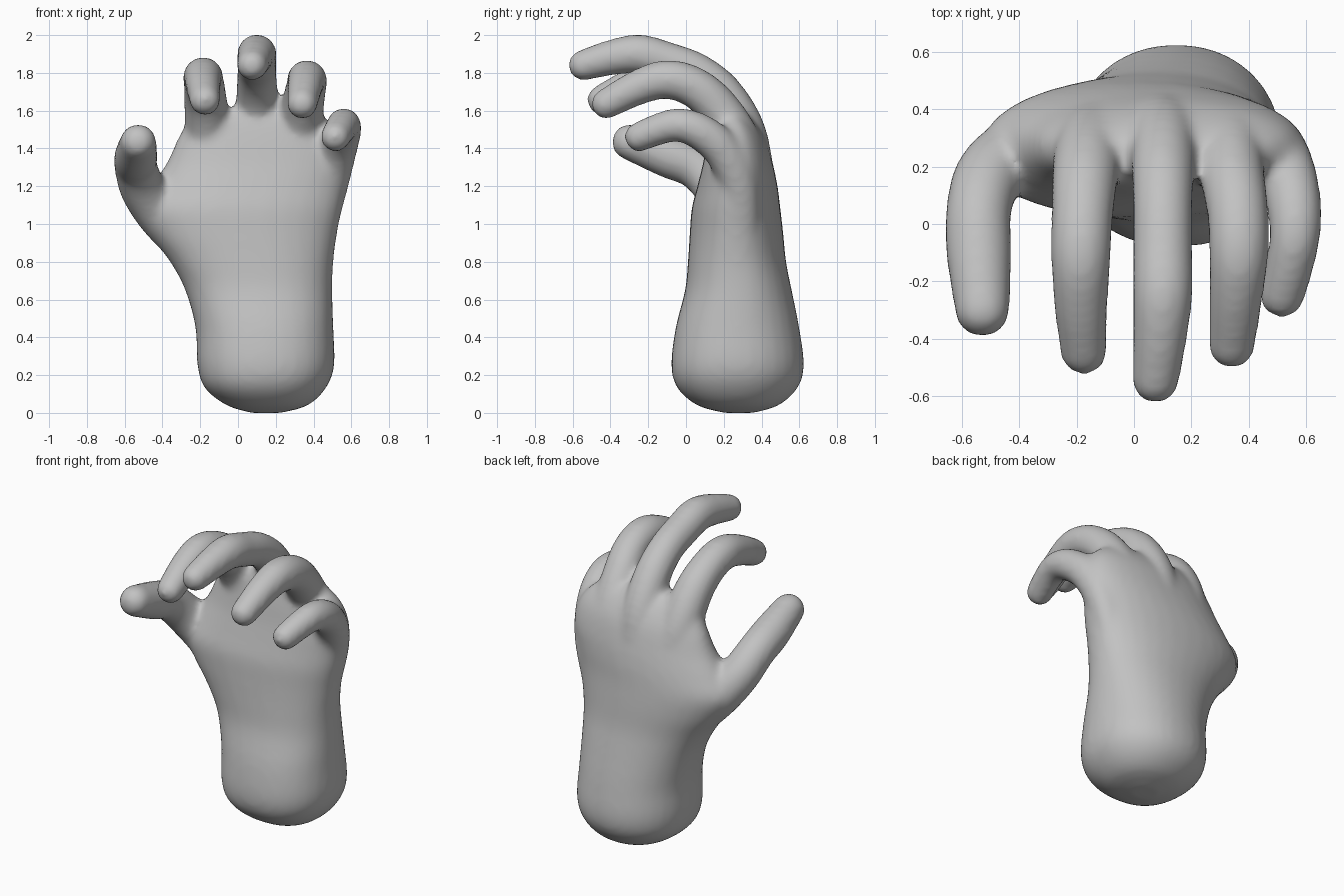
import bpy, bmesh, math
from mathutils import Vector

cube = bpy.data.objects.get("Cube")
if cube:
    bpy.data.objects.remove(cube, do_unlink=True)

SIDES = 32
bm = bmesh.new()


def loft(rings):
    """Closed skin through a list of point rings."""
    loops = [[bm.verts.new(p) for p in ring] for ring in rings]
    faces = [bm.faces.new(loops[0][::-1]), bm.faces.new(loops[-1])]
    for a, b in zip(loops, loops[1:]):
        for i in range(SIDES):
            j = (i + 1) % SIDES
            faces.append(bm.faces.new((a[i], a[j], b[j], b[i])))
    bmesh.ops.recalc_face_normals(bm, faces=faces)


def spline(points, steps=5):
    """Smooth interpolation through control tuples of any length."""
    pts = [Vector(p) for p in points]
    pts = [2 * pts[0] - pts[1]] + pts + [2 * pts[-1] - pts[-2]]
    out = []
    for a, b, c, d in zip(pts, pts[1:], pts[2:], pts[3:]):
        for s in range(steps):
            t = s / steps
            out.append(0.5 * (2 * b + (c - a) * t + (2 * a - 5 * b + 4 * c - d) * t ** 2
                              + (3 * b - a - 3 * c + d) * t ** 3))
    return out + [pts[-2]]


def finger(points):
    """Tapered tube with a rounded tip; points are x, y, z, radius."""
    path = spline(points)
    tip = path[-1]
    way = (tip - path[-2]).xyz.normalized()
    for k in range(1, 6):
        a = k / 5 * math.radians(82)
        p = tip.xyz + way * tip.w * math.sin(a)
        path.append(Vector((*p, tip.w * math.cos(a))))
    rings = []
    for i, p in enumerate(path):
        t = (path[min(i + 1, len(path) - 1)] - path[max(i - 1, 0)]).xyz.normalized()
        v = t.cross(Vector((1, 0, 0))).normalized()
        u = v.cross(t)
        rings.append([p.xyz + (u * math.cos(a) + v * math.sin(a)) * (p.w + 0.004)
                      for a in (math.tau * k / SIDES for k in range(SIDES))])
    loft(rings)


def section(z, x0, x1, y0, y1):
    """Oval cross-section, rounder on the back than on the palm side."""
    ring = []
    for k in range(SIDES):
        c, s = math.cos(math.tau * k / SIDES), math.sin(math.tau * k / SIDES)
        power = 0.95 if s > 0 else 0.85
        ring.append(((x0 + x1) / 2 + (x1 - x0) / 2 * math.copysign(abs(c) ** power, c),
                     (y0 + y1) / 2 + (y1 - y0) / 2 * math.copysign(abs(s) ** power, s), z))
    return ring


# Wrist and palm: z, x range, y range
palm = [(0.0, 0.07, 0.23, 0.2, 0.36), (0.04, -0.06, 0.37, 0.06, 0.49),
        (0.13, -0.175, 0.465, -0.045, 0.59), (0.25, -0.215, 0.51, -0.078, 0.625),
        (0.45, -0.225, 0.505, -0.055, 0.6), (0.65, -0.28, 0.5, -0.005, 0.56),
        (0.8, -0.36, 0.505, 0.01, 0.53), (0.95, -0.47, 0.525, 0.02, 0.515),
        (1.08, -0.53, 0.55, 0.03, 0.5), (1.2, -0.46, 0.57, 0.06, 0.485),
        (1.32, -0.38, 0.59, 0.09, 0.46), (1.45, -0.32, 0.56, 0.115, 0.42),
        (1.55, -0.26, 0.48, 0.14, 0.36), (1.61, -0.15, 0.36, 0.17, 0.3)]
loft([section(*row) for row in spline(palm, 4)])

# Thumb
finger([(-0.2, 0.28, 0.85, 0.13), (-0.39, 0.25, 1.03, 0.125), (-0.5, 0.17, 1.18, 0.118),
        (-0.54, 0.05, 1.3, 0.11), (-0.54, -0.1, 1.36, 0.11), (-0.528, -0.3, 1.435, 0.092)])
# Index finger
finger([(-0.1, 0.34, 1.12, 0.12), (-0.15, 0.28, 1.42, 0.12), (-0.17, 0.17, 1.63, 0.112),
        (-0.18, 0.03, 1.74, 0.104), (-0.185, -0.12, 1.78, 0.1), (-0.185, -0.28, 1.735, 0.09),
        (-0.175, -0.445, 1.655, 0.078)])
# Middle finger
finger([(0.1, 0.36, 1.22, 0.11), (0.1, 0.31, 1.48, 0.112), (0.1, 0.2, 1.68, 0.106),
        (0.1, 0.06, 1.8, 0.1), (0.1, -0.1, 1.86, 0.1), (0.1, -0.25, 1.9, 0.1),
        (0.09, -0.4, 1.88, 0.09), (0.075, -0.545, 1.84, 0.078)])
# Ring finger
finger([(0.3, 0.34, 1.12, 0.11), (0.33, 0.29, 1.4, 0.115), (0.34, 0.18, 1.6, 0.11),
        (0.36, 0.05, 1.72, 0.104), (0.365, -0.1, 1.765, 0.1), (0.355, -0.25, 1.725, 0.09),
        (0.34, -0.425, 1.635, 0.077)])
# Little finger
finger([(0.42, 0.3, 0.95, 0.09), (0.48, 0.28, 1.2, 0.098), (0.525, 0.2, 1.38, 0.098),
        (0.555, 0.08, 1.485, 0.093), (0.56, -0.04, 1.525, 0.085), (0.54, -0.15, 1.5, 0.08),
        (0.515, -0.25, 1.46, 0.075)])

mesh = bpy.data.meshes.new("hand")
bm.to_mesh(mesh)
bm.free()
hand = bpy.data.objects.new("hand", mesh)
bpy.context.collection.objects.link(hand)

# Skin colour
skin = bpy.data.materials.new("plain grey")
skin.use_nodes = True
grey = (0.54, 0.54, 0.54, 1)
skin.diffuse_color = grey
skin.node_tree.nodes["Principled BSDF"].inputs["Base Color"].default_value = grey
mesh.materials.append(skin)

# Fuse the parts into one surface and soften the joins
fuse = hand.modifiers.new("fuse", 'REMESH')
fuse.mode = 'VOXEL'
fuse.voxel_size = 0.018
fuse.use_smooth_shade = True
soften = hand.modifiers.new("soften", 'SMOOTH')
soften.factor = 0.5
soften.iterations = 14
